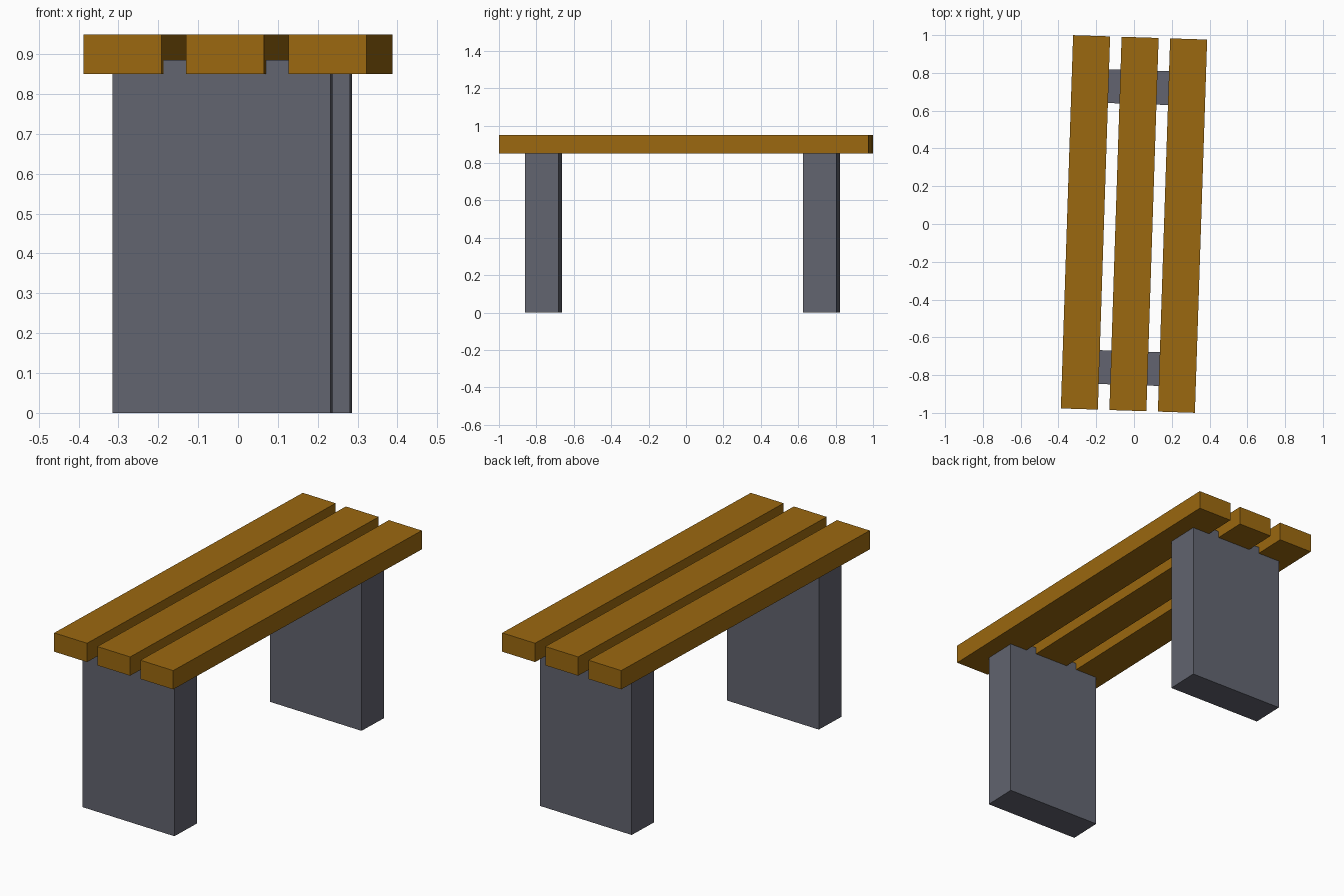
import bpy
import math
from mathutils import Matrix

if "Cube" in bpy.data.objects:
    bpy.data.objects.remove(bpy.data.objects["Cube"])

# The whole bench is turned slightly clockwise about z
TURN = Matrix.Rotation(-math.radians(1.88), 4, 'Z')


def material(name, rgb):
    mat = bpy.data.materials.new(name)
    mat.diffuse_color = (*rgb, 1.0)
    mat.use_nodes = True
    mat.node_tree.nodes["Principled BSDF"].inputs["Base Color"].default_value = mat.diffuse_color
    return mat


def block(name, size, centre, mat):
    bpy.ops.mesh.primitive_cube_add(size=1)
    ob = bpy.context.object
    ob.name = name
    ob.data.transform(TURN @ Matrix.Translation(centre) @ Matrix.Diagonal((*size, 1.0)))
    ob.data.materials.append(mat)
    return ob


wood = material("brown wood", (0.33, 0.14, 0.005))
stone = material("grey stone", (0.122, 0.127, 0.16))

# Three seat planks
for name, x in (("left_plank", -0.257), ("middle_plank", 0.0), ("right_plank", 0.257)):
    block(name, (0.196, 1.977, 0.099), (x, 0, 0.9), wood)

# Two slab legs, their tops let into the planks
for name, y in (("front_leg", -0.763), ("back_leg", 0.725)):
    block(name, (0.547, 0.179, 0.886), (-0.0135, y, 0.443), stone)
